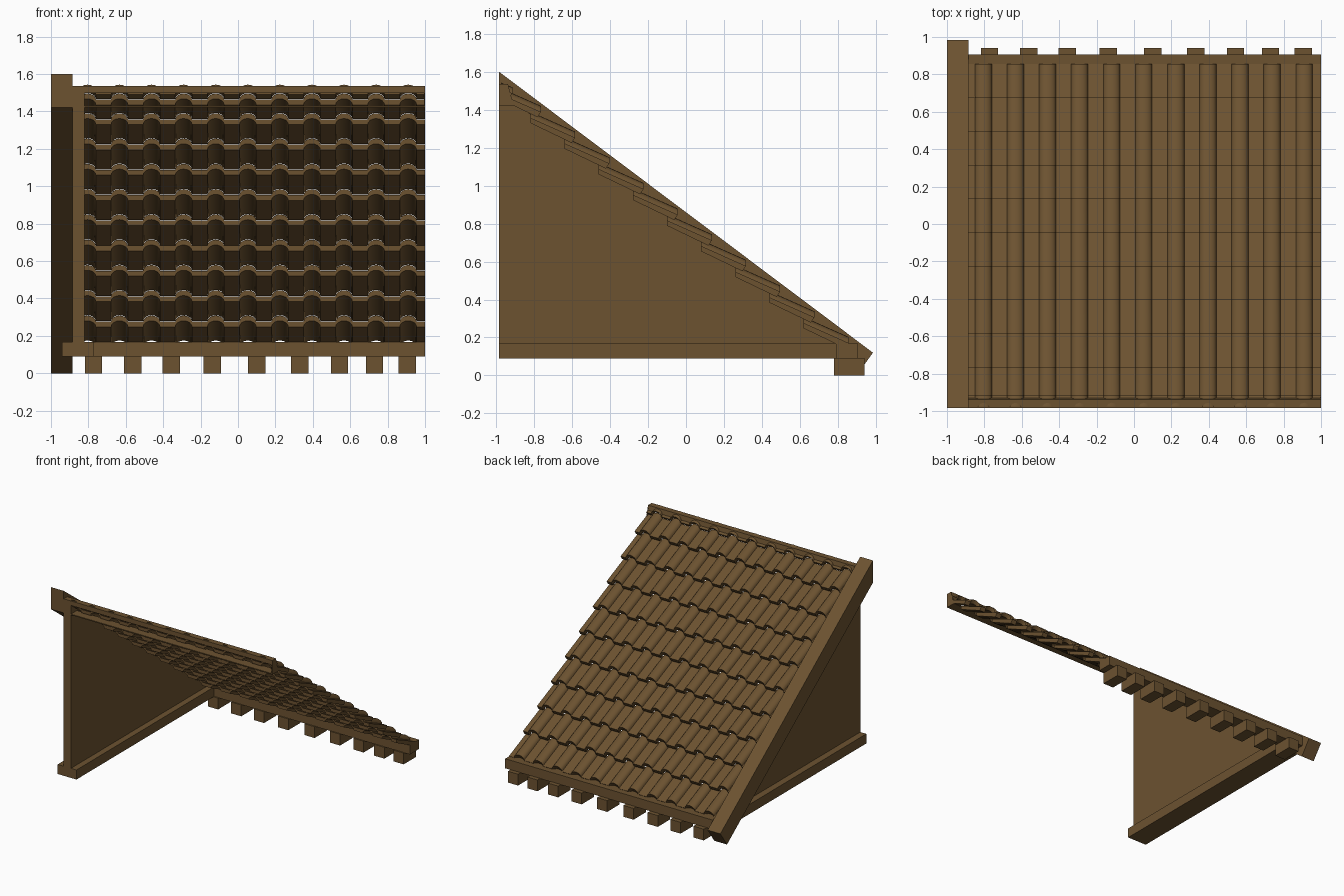
import bpy, bmesh, math

if "Cube" in bpy.data.objects:
    bpy.data.objects.remove(bpy.data.objects["Cube"])

wood = bpy.data.materials.new("brown_wood")
wood.diffuse_color = (0.150, 0.085, 0.030, 1)
wood.use_nodes = True
wood.node_tree.nodes["Principled BSDF"].inputs["Base Color"].default_value = wood.diffuse_color


def finish(name, bm):
    bmesh.ops.recalc_face_normals(bm, faces=bm.faces)
    me = bpy.data.meshes.new(name)
    bm.to_mesh(me)
    bm.free()
    me.materials.append(wood)
    ob = bpy.data.objects.new(name, me)
    bpy.context.collection.objects.link(ob)
    return ob


def prism(name, x0, x1, yz):
    """Extrude a side profile of (y, z) points along x."""
    bm = bmesh.new()
    a = [bm.verts.new((x0, y, z)) for y, z in yz]
    b = [bm.verts.new((x1, y, z)) for y, z in yz]
    n = len(yz)
    bm.faces.new(a)
    bm.faces.new(b[::-1])
    for i in range(n):
        j = (i + 1) % n
        bm.faces.new((a[i], b[i], b[j], a[j]))
    return finish(name, bm)


def box(name, x0, x1, y0, y1, z0, z1):
    return prism(name, x0, x1, [(y0, z0), (y1, z0), (y1, z1), (y0, z1)])


# Tile cross-section along x: flat pans with rounded rolls
ROLL, PITCH, HUMP = 0.045, 0.1715, 0.032
section = [(-0.89, 0.0)]
for i in range(11):
    cx = -0.805 + PITCH * i
    for s in range(9):
        a = math.pi * s / 8
        section.append((cx - ROLL * math.cos(a), HUMP * math.sin(a)))
section.append((1.0, 0.0))


def tile_row(name, y0, z0, y1, z1, thick):
    """Corrugated slab; z0 and z1 are the pan undersides at its two ends."""
    bm = bmesh.new()
    rings = []
    for x, h in section:
        rings.append([bm.verts.new((x, y, z + h)) for y, z in
                      ((y0, z0), (y1 - 0.012, z1), (y1 + 0.006, z1 + thick), (y0, z0 + thick))])
    for p, q in zip(rings, rings[1:]):
        for i in range(4):
            j = (i + 1) % 4
            bm.faces.new((p[i], q[i], q[j], p[j]))
    bm.faces.new(rings[0])
    bm.faces.new(rings[-1][::-1])
    ob = finish(name, bm)
    bpy.context.view_layer.objects.active = ob
    ob.select_set(True)
    bpy.ops.object.shade_smooth_by_angle(angle=math.radians(35))
    ob.select_set(False)


# Overlapping tile courses, from the ridge down to the eave
TILT = 0.457
for k in range(10):
    y1 = -0.77 + 0.18 * k
    z1 = 1.36 - 0.1352 * k
    length = 0.23 if k else 0.165
    tile_row(f"tile_row_{k + 1}", y1 - length, z1 + TILT * length, y1, z1, 0.028)
tile_row("ridge_tile_row", -0.975, 1.491, -0.92, 1.466, 0.02)

# Sloping barge board on the left edge
prism("barge_board", -1.0, -0.885,
      [(-0.985, 1.60), (0.985, 0.12), (0.899, 0.0), (-0.985, 1.42)])

# Gable wall and its sill
prism("gable_wall", -0.885, -0.82,
      [(-0.985, 0.10), (0.82, 0.10), (0.82, 0.15), (-0.985, 1.50)])
box("wall_sill", -0.94, -0.77, -0.985, 0.80, 0.09, 0.168)

# Ridge: top board, lower ledge and closed right end
prism("ridge_board", -0.885, 1.0,
      [(-0.985, 1.498), (-0.93, 1.498), (-0.938, 1.535), (-0.985, 1.535)])
box("ridge_ledge", -0.82, 1.0, -0.985, -0.908, 1.42, 1.428)
prism("ridge_end", 0.994, 1.0,
      [(-0.985, 1.42), (-0.908, 1.42), (-0.938, 1.535), (-0.985, 1.535)])

# Eave beam and the rafter ends under it
box("eave_beam", -0.90, 1.0, 0.79, 0.905, 0.09, 0.168)
for i, x in enumerate((-0.772, -0.563, -0.357, -0.138, 0.1, 0.33, 0.543, 0.73, 0.905)):
    box(f"rafter_end_{i + 1}", x - 0.046, x + 0.046, 0.78, 0.94, 0.0, 0.092)
